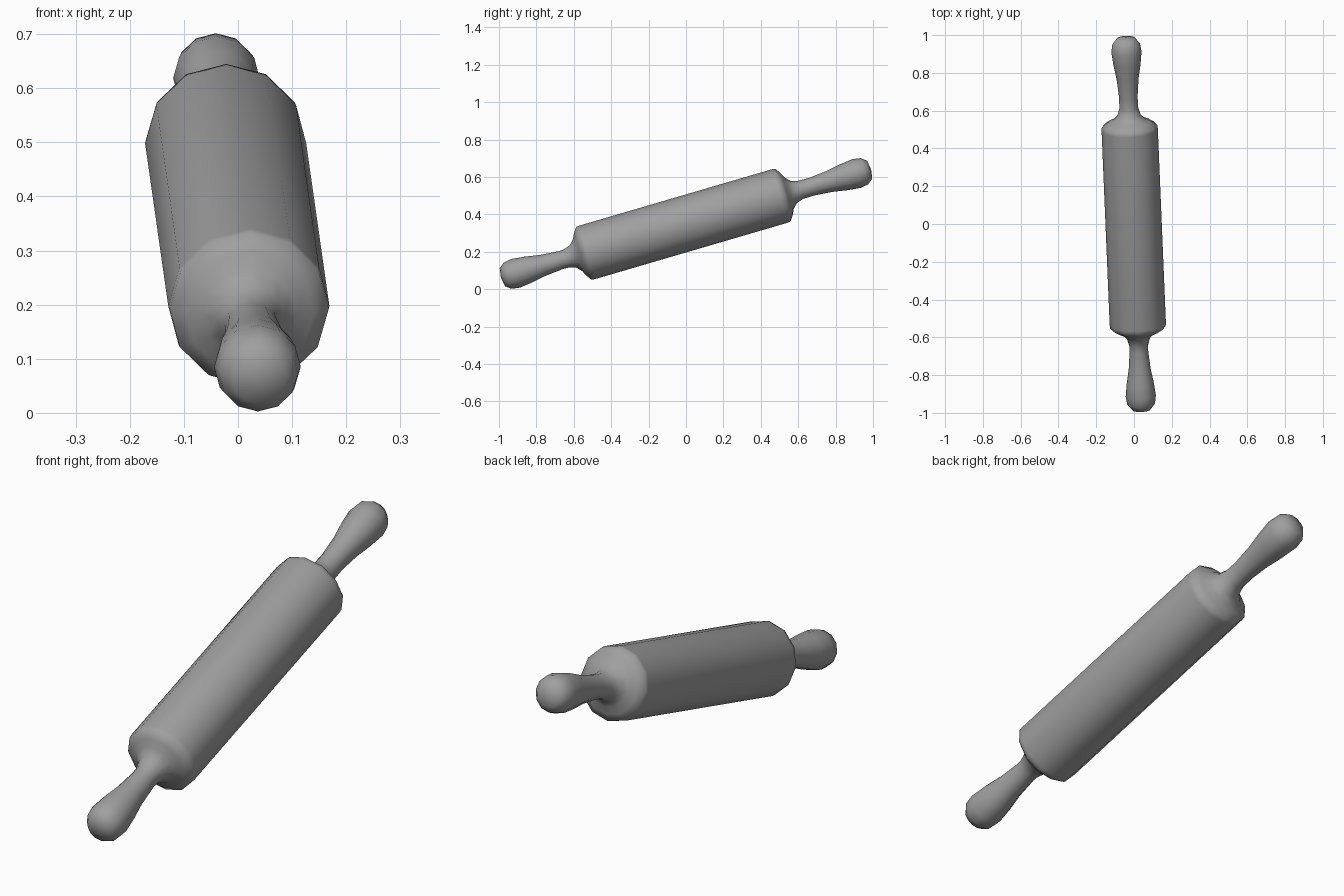
import bpy
import math
from mathutils import Matrix, Vector

cube = bpy.data.objects.get("Cube")
if cube:
    bpy.data.objects.remove(cube, do_unlink=True)

SIDES = 12

# One plain grey finish for the whole pin
grey = bpy.data.materials.new("plain_grey")
grey.use_nodes = True
colour = (0.35, 0.35, 0.35, 1)
grey.diffuse_color = colour
grey.node_tree.nodes["Principled BSDF"].inputs["Base Color"].default_value = colour

# The pin leans up towards the back and slightly to its right
axis = Vector((-0.04, 0.96, 0.281)).normalized()
side = axis.cross(Vector((0, 0, 1))).normalized()
up = side.cross(axis)
pose = Matrix.Translation((-0.002, 0, 0.352)) @ Matrix((side, up, axis)).transposed().to_4x4()

# Half profile: (distance along the axis, radius), from the rim to the tip
half = [(0.52, 0.149), (0.54, 0.147), (0.56, 0.118), (0.575, 0.088), (0.60, 0.062),
        (0.64, 0.05), (0.70, 0.049), (0.80, 0.058), (0.88, 0.072), (0.95, 0.080),
        (0.995, 0.073), (1.024, 0.050)]


def lathe(name, profile):
    """Spin a profile round the pin's axis, closed by a point at each end."""
    verts, faces = [], []
    for along, radius in profile:
        for i in range(SIDES):
            a = 2 * math.pi * i / SIDES
            verts.append((radius * math.cos(a), radius * math.sin(a), along))
    for r in range(len(profile) - 1):
        for i in range(SIDES):
            j = (i + 1) % SIDES
            a, b = r * SIDES, (r + 1) * SIDES
            faces.append((a + i, a + j, b + j, b + i))
    # Slightly domed tips
    for row, sign in ((0, -1), (len(profile) - 1, 1)):
        centre = len(verts)
        verts.append((0, 0, profile[row][0] + sign * 0.008))
        for i in range(SIDES):
            a, b = row * SIDES + i, row * SIDES + (i + 1) % SIDES
            faces.append((a, b, centre) if sign > 0 else (b, a, centre))
    mesh = bpy.data.meshes.new(name)
    mesh.from_pydata(verts, [], faces)
    mesh.transform(pose)
    mesh.materials.append(grey)
    mesh.shade_smooth()
    obj = bpy.data.objects.new(name, mesh)
    bpy.context.collection.objects.link(obj)
    return obj


# The front rim sits a little further out than the back one
front = [(-s - (0.03 if s < 0.7 else 0), r) for s, r in reversed(half)]
lathe("rolling_pin", front + half)
